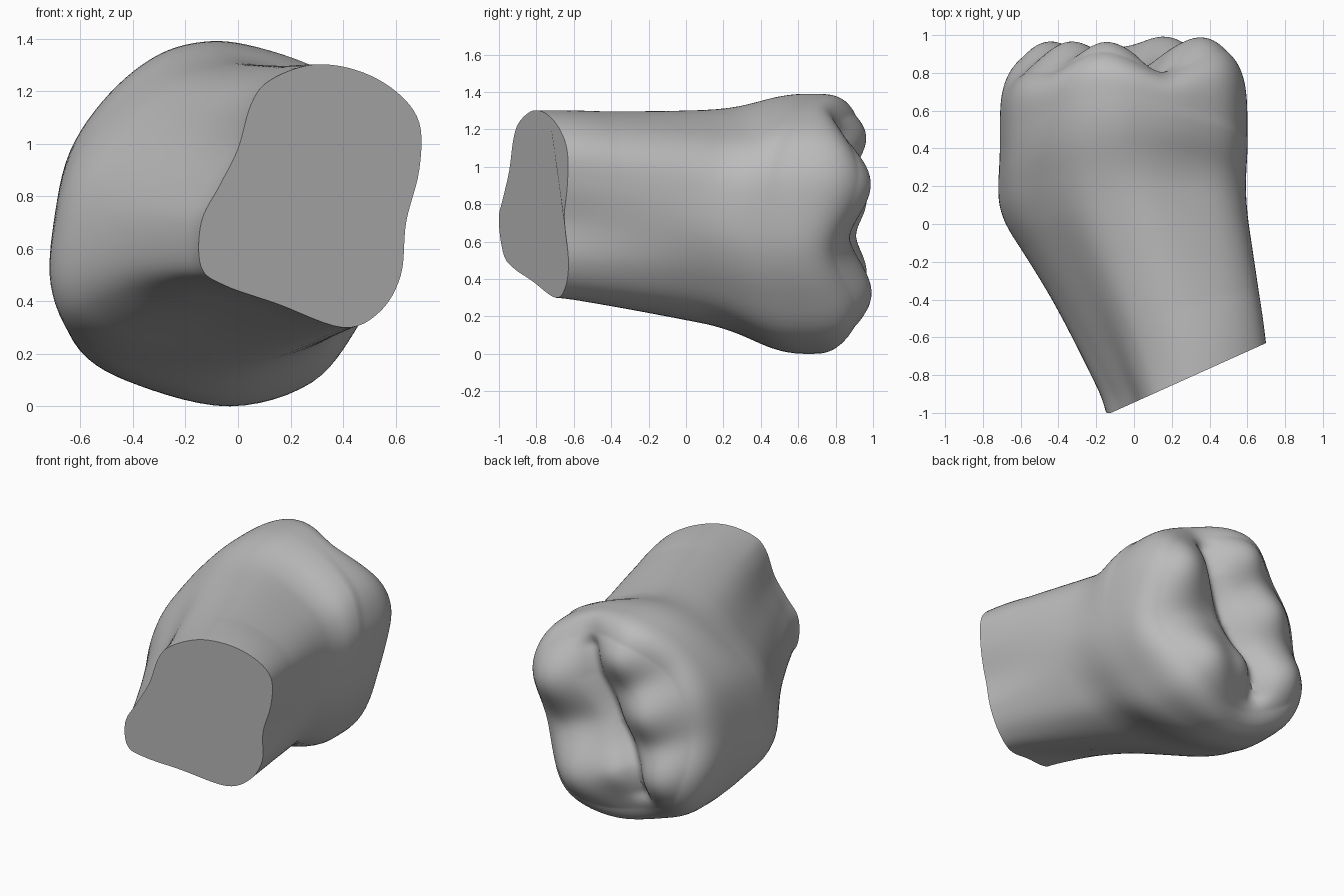
import bpy, bmesh, math
from mathutils import Vector

old = bpy.data.objects.get("Cube")
if old:
    bpy.data.objects.remove(old, do_unlink=True)

# Matching (x, z) outlines of the cut root and of the widest crown section
ROOT = [(.69, .9), (.69, 1.08), (.6, 1.2), (.45, 1.28), (.28, 1.3), (.12, 1.24),
        (.05, 1.15), (0, .98), (-.07, .84), (-.14, .7), (-.14, .53), (-.05, .46),
        (.15, .39), (.4, .3), (.54, .36), (.62, .5), (.64, .7)]
CROWN = [(.6, .82), (.58, 1), (.49, 1.16), (.31, 1.28), (.1, 1.36), (-.1, 1.39),
         (-.3, 1.34), (-.49, 1.19), (-.64, .97), (-.7, .7), (-.7, .45), (-.6, .21),
         (-.38, .08), (-.03, 0), (.28, .09), (.46, .31), (.57, .55)]
# Cusps: x, z, relative height, radius
CUSPS = [(.4, .92, 1.04, .29), (.18, .3, 1, .29), (-.15, 1.18, .88, .23),
         (-.34, .83, .82, .23), (-.48, .42, .92, .26), (-.1, .38, .5, .16)]
# Main groove across the chewing surface
GROOVE = [Vector(p) for p in ((.12, 1.14), (.08, .98), (-.06, .72), (-.22, .45), (-.26, .28))]
# How far the outline has grown from root to crown: (y, amount)
GROW_X = [(-1, 0), (0, .8), (.2, .96), (.4, 1)]
GROW_Z = [(-.7, 0), (0, .38), (.25, .52), (.62, 1)]
# Waist and bulge on two corners of the neck: direction, (y, offset)
SWELL = [(Vector((.6, .8)), [(-.8, 0), (.4, -.085), (.64, 0)]),
         (Vector((-.75, -.66)), [(-.35, 0), (.15, .07), (.6, 0)])]
CENTRE = Vector((-.05, .68))


def closed_spline(points, sub=6):
    pts = [Vector(p) for p in points]
    n, out = len(pts), []
    for i in range(n):
        a, b, c, d = (pts[(i + k) % n] for k in (-1, 0, 1, 2))
        for j in range(sub):
            t = j / sub
            out.append(.5 * (2 * b + (c - a) * t + (2 * a - 5 * b + 4 * c - d) * t * t
                             + (3 * b - 3 * c + d - a) * t ** 3))
    return out


def ramp(table, y):
    if y <= table[0][0]:
        return table[0][1]
    for (y0, w0), (y1, w1) in zip(table, table[1:]):
        if y <= y1:
            return w0 + (w1 - w0) * (y - y0) / (y1 - y0)
    return table[-1][1]


def soft_ramp(table, y):
    return sum(ramp(table, y + k * .03) for k in range(-4, 5)) / 9


def growth(table, cut, y):
    start = soft_ramp(table, cut)
    return (soft_ramp(table, y) - start) / (1 - start)


def groove_distance(p):
    best = 9
    for a, b in zip(GROOVE, GROOVE[1:]):
        t = max(0, min(1, (p - a).dot(b - a) / (b - a).length_squared))
        best = min(best, (p - a - (b - a) * t).length)
    return best


def chewing_height(p):
    total = sum((h * math.exp(-((p.x - cx) ** 2 + (p.y - cz) ** 2) / r ** 2)) ** 2
                for cx, cz, h, r in CUSPS)
    return .8 + .21 * math.sqrt(total) - .06 * math.exp(-(groove_distance(p) / .07) ** 2)


def shoulder(c):
    return .45 + .2 * min(1, ((c.y - CENTRE.y) / .7) ** 2)


root, crown = closed_spline(ROOT), closed_spline(CROWN)
count = len(root)
rings = []

# Root and neck, from the slanted cut to the crown shoulder
steps = 44
for k in range(steps):
    ring = []
    t = k / steps
    for r, c in zip(root, crown):
        cut = -.945 + .45 * r.x + .15 * max(0, .75 - r.y)
        base = shoulder(c)
        y = cut + (base - cut) * t
        level = y + (.76 - base) * t * t
        p = Vector((r.x + (c.x - r.x) * growth(GROW_X, cut, level),
                    r.y + (c.y - r.y) * growth(GROW_Z, cut, level)))
        facing = (c - CENTRE).normalized()
        for direction, table in SWELL:
            offset = soft_ramp(table, level) - soft_ramp(table, cut)
            p += direction * offset * max(0, facing.dot(direction)) ** 5 * min(1, 4 * t)
        ring.append((p.x, y, p.y))
    rings.append(ring)

# Rounded crown with its cusps and grooves
domes = 64
for k in range(domes):
    s = 1 - (k / domes) ** 2.6
    ring = []
    for c in crown:
        p = CENTRE + (c - CENTRE) * s
        top = chewing_height(CENTRE + (c - CENTRE) * min(s, .84))
        base = shoulder(c)
        ring.append((p.x, base + (top - base) * (1 - s ** 4) ** .25, p.y))
    rings.append(ring)

bm = bmesh.new()
verts = [[bm.verts.new(p) for p in ring] for ring in rings]
for a, b in zip(verts, verts[1:]):
    for i in range(count):
        j = (i + 1) % count
        bm.faces.new((a[i], a[j], b[j], b[i]))
tip = bm.verts.new((CENTRE.x, chewing_height(CENTRE), CENTRE.y))
for i in range(count):
    bm.faces.new((verts[-1][i], verts[-1][(i + 1) % count], tip))
bm.faces.new(verts[0])
bmesh.ops.recalc_face_normals(bm, faces=bm.faces)

mesh = bpy.data.meshes.new("molar_tooth")
bm.to_mesh(mesh)
bm.free()
tooth = bpy.data.objects.new("molar_tooth", mesh)
bpy.context.collection.objects.link(tooth)

# Plain grey colour
grey = bpy.data.materials.new("plain_grey")
grey.use_nodes = True
grey.diffuse_color = (.5, .5, .5, 1)
grey.node_tree.nodes["Principled BSDF"].inputs["Base Color"].default_value = (.5, .5, .5, 1)
mesh.materials.append(grey)

bpy.ops.object.select_all(action='DESELECT')
tooth.select_set(True)
bpy.context.view_layer.objects.active = tooth
bpy.ops.object.shade_smooth_by_angle(angle=math.radians(40))
